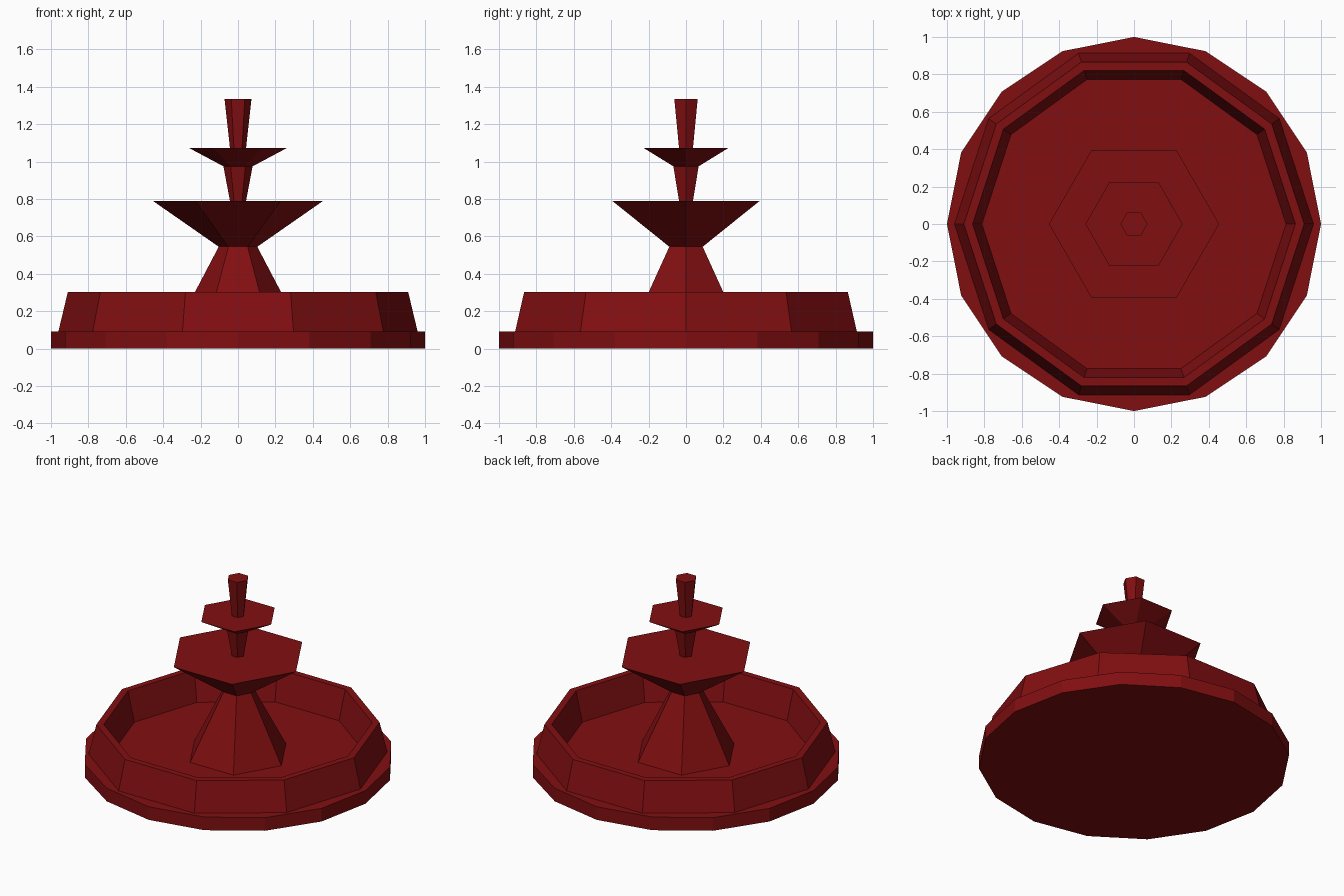
import bpy
import bmesh
from math import cos, sin, tau

cube = bpy.data.objects.get("Cube")
if cube:
    bpy.data.objects.remove(cube, do_unlink=True)

# One flat colour for the whole fountain
red = bpy.data.materials.new("dark_red")
red.use_nodes = True
colour = (0.22, 0.0045, 0.0055, 1)
red.diffuse_color = colour
bsdf = next(n for n in red.node_tree.nodes if n.type == 'BSDF_PRINCIPLED')
bsdf.inputs["Base Color"].default_value = colour


def turned(name, sides, profile, bottom=False, top=False):
    """Sweep a (radius, height) profile round z with flat sides and optional caps."""
    bm = bmesh.new()
    rings = [[bm.verts.new((r * cos(tau * i / sides), r * sin(tau * i / sides), z))
              for i in range(sides)] for r, z in profile]
    for a, b in zip(rings, rings[1:]):
        for i in range(sides):
            j = (i + 1) % sides
            bm.faces.new((a[i], a[j], b[j], b[i]))
    if bottom:
        bm.faces.new(rings[0][::-1])
    if top:
        bm.faces.new(rings[-1])
    mesh = bpy.data.meshes.new(name)
    bm.to_mesh(mesh)
    bm.free()
    mesh.materials.append(red)
    obj = bpy.data.objects.new(name, mesh)
    bpy.context.collection.objects.link(obj)
    return obj


# Heights shared by neighbouring parts
floor, rim, neck, bowl, collar, dish, tip = 0.093, 0.302, 0.545, 0.79, 0.975, 1.072, 1.335

# Ground slab, whose top is also the pool floor
turned("base_slab", 16, [(1, 0), (1, floor)], bottom=True, top=True)

# Ten-sided pool wall: outer slope, flat rim, inner slope
turned("pool_wall", 10, [(0.96, floor), (0.91, rim), (0.863, rim), (0.813, floor)])

# Six-sided centrepiece, from the ground up
turned("pedestal", 6, [(0.34, floor), (0.103, neck)])
turned("lower_bowl", 6, [(0.103, neck), (0.455, bowl)], top=True)
turned("middle_stem", 6, [(0.043, bowl), (0.078, collar)])
turned("upper_bowl", 6, [(0.078, collar), (0.26, dish)], top=True)
turned("spout", 6, [(0.043, dish), (0.072, tip)], top=True)
